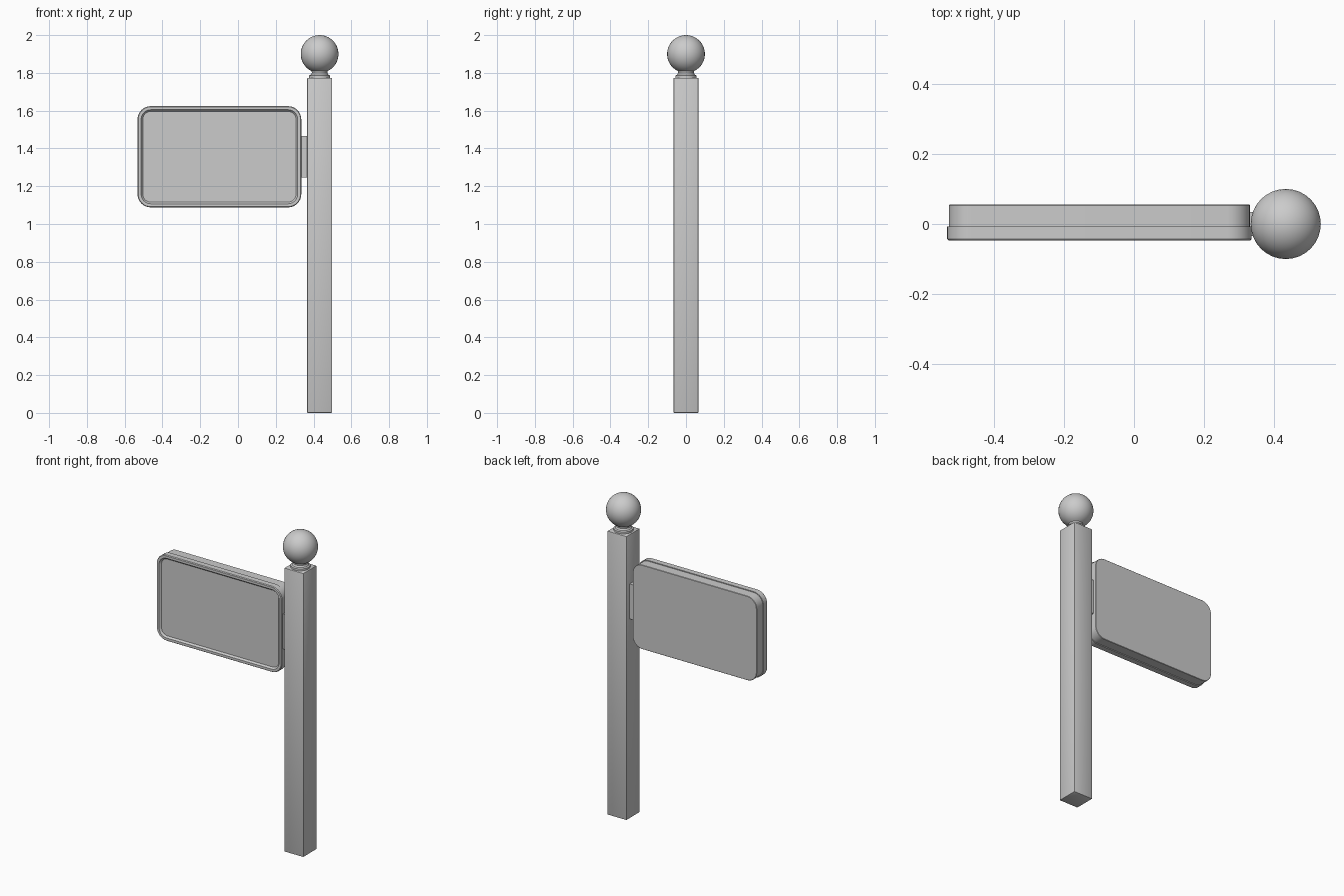
import bpy, bmesh, math

if "Cube" in bpy.data.objects:
    bpy.data.objects.remove(bpy.data.objects["Cube"])

PX = 0.432  # post centre line


def finish(name, bm, smooth=True):
    bmesh.ops.recalc_face_normals(bm, faces=bm.faces)
    me = bpy.data.meshes.new(name)
    bm.to_mesh(me)
    bm.free()
    ob = bpy.data.objects.new(name, me)
    bpy.context.collection.objects.link(ob)
    if smooth:
        bpy.ops.object.select_all(action='DESELECT')
        ob.select_set(True)
        bpy.context.view_layer.objects.active = ob
        bpy.ops.object.shade_smooth_by_angle(angle=math.radians(35))
    return ob


def box(name, x0, x1, y0, y1, z0, z1, bevel=0.0):
    bm = bmesh.new()
    bmesh.ops.create_cube(bm, size=1)
    for v in bm.verts:
        v.co = ((x0 + x1) / 2 + v.co.x * (x1 - x0),
                (y0 + y1) / 2 + v.co.y * (y1 - y0),
                (z0 + z1) / 2 + v.co.z * (z1 - z0))
    if bevel:
        bmesh.ops.bevel(bm, geom=bm.edges[:], offset=bevel, segments=2,
                        profile=0.5, affect='EDGES')
    return finish(name, bm, bool(bevel))


def bridge(bm, a, b):
    n = len(a)
    for i in range(n):
        j = (i + 1) % n
        bm.faces.new((a[i], a[j], b[j], b[i]))


def plate(name, x0, x1, z0, z1, radius, rings, seg=8):
    """Rounded rectangle lofted through (y, inset) rings, capped at both ends."""
    bm = bmesh.new()
    loops = []
    for y, inset in rings:
        r = radius - inset
        loop = []
        corners = ((x1, z1, 0), (x0, z1, 90), (x0, z0, 180), (x1, z0, 270))
        for cx, cz, start in corners:
            cx += -radius if cx == x1 else radius
            cz += -radius if cz == z1 else radius
            for k in range(seg + 1):
                a = math.radians(start + 90 * k / seg)
                loop.append(bm.verts.new((cx + r * math.cos(a), y, cz + r * math.sin(a))))
        loops.append(loop)
    for a, b in zip(loops, loops[1:]):
        bridge(bm, a, b)
    bm.faces.new(loops[0])
    bm.faces.new(loops[-1])
    return finish(name, bm)


def lathe(name, profile, n=32):
    bm = bmesh.new()
    loops = [[bm.verts.new((PX + r * math.cos(2 * math.pi * i / n),
                            r * math.sin(2 * math.pi * i / n), z)) for i in range(n)]
             for r, z in profile]
    for a, b in zip(loops, loops[1:]):
        bridge(bm, a, b)
    bm.faces.new(loops[0])
    top = bm.verts.new((PX, 0, 2.0))
    for i in range(n):
        bm.faces.new((loops[-1][i], loops[-1][(i + 1) % n], top))
    return finish(name, bm)


# square post
box("post", PX - 0.066, PX + 0.066, -0.066, 0.066, 0, 1.774, 0.004)

# collar, neck and ball on top of the post
profile = [(0.056, 1.77), (0.056, 1.786), (0.047, 1.79), (0.041, 1.80)]
steps = 18
first = math.asin(0.42)
for i in range(steps):
    a = first + (math.pi - first) * i / steps
    profile.append((0.1 * math.sin(a), 1.9 - 0.1 * math.cos(a)))
lathe("ball_finial", profile)

# front frame with recessed panel
plate("sign_frame", -0.532, 0.335, 1.088, 1.624, 0.07,
      [(-0.007, 0), (-0.042, 0), (-0.047, 0.004), (-0.047, 0.019),
       (-0.042, 0.022), (-0.036, 0.028)])

# slightly smaller back housing
plate("sign_back", -0.527, 0.330, 1.093, 1.619, 0.065,
      [(-0.010, 0), (0.053, 0), (0.055, 0.002)])

# bracket joining sign to post
box("bracket", 0.31, PX - 0.06, -0.034, 0.034, 1.247, 1.466)
